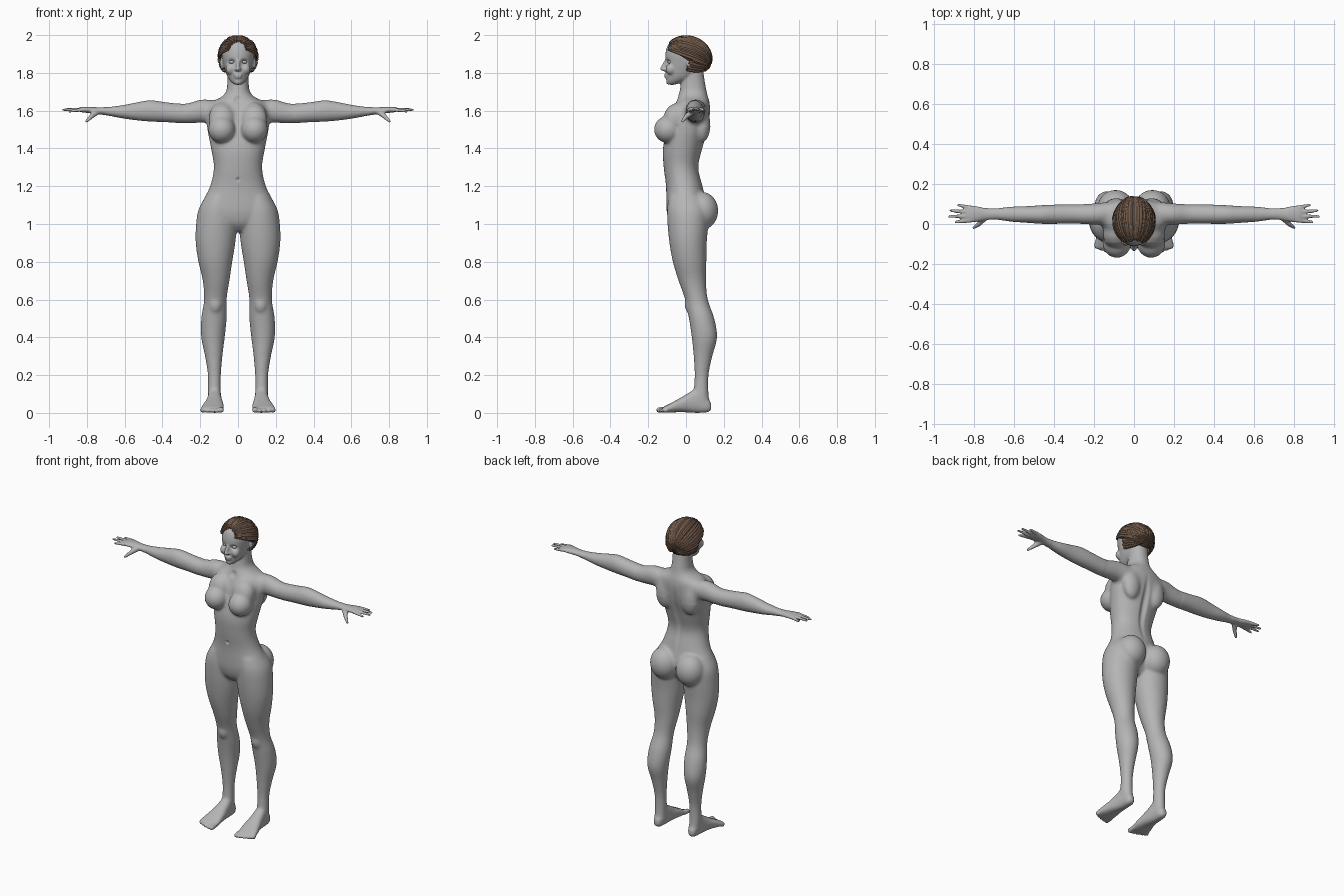
import bpy, bmesh, math, random
from mathutils import Vector, Matrix

random.seed(4)
cube = bpy.data.objects.get("Cube")
if cube:
    bpy.data.objects.remove(cube)


def material(name, colour):
    mat = bpy.data.materials.new(name)
    mat.use_nodes = True
    mat.diffuse_color = (*colour, 1)
    mat.node_tree.nodes["Principled BSDF"].inputs["Base Color"].default_value = (*colour, 1)
    return mat


skin = material("grey skin", (0.46, 0.46, 0.46))
brown = material("brown hair", (0.17, 0.105, 0.07))
dark = material("dark hair roots", (0.06, 0.035, 0.022))


def add_object(name, data, mat):
    obj = bpy.data.objects.new(name, data)
    bpy.context.collection.objects.link(obj)
    data.materials.append(mat)
    return obj


def smooth_stations(rows, steps=5):
    """Catmull-Rom interpolation through the given stations."""
    rows = [Vector(r) for r in rows]
    out = []
    for i in range(len(rows) - 1):
        a, b, c, d = rows[max(i - 1, 0)], rows[i], rows[i + 1], rows[min(i + 2, len(rows) - 1)]
        for s in range(steps):
            t = s / steps
            out.append(b + (c - a) * t / 2 + (a - b * 2.5 + c * 2 - d / 2) * t * t
                       + ((b - c) * 1.5 + (d - a) / 2) * t ** 3)
    return out + [rows[-1]]


def loft(bm, axis, rows, power=1.0, sides=40):
    """Rows are: position on axis, then low and high limits on the other two axes."""
    others = [k for k in range(3) if k != axis]
    rings = []
    for t, a0, a1, b0, b1 in smooth_stations(rows):
        ring = []
        for k in range(sides):
            ang = math.tau * k / sides
            p = [0, 0, 0]
            p[axis] = t
            for ax, lo, hi, w in zip(others, (a0, b0), (a1, b1), (math.cos(ang), math.sin(ang))):
                p[ax] = (lo + hi) / 2 + (hi - lo) / 2 * math.copysign(abs(w) ** power, w)
            ring.append(bm.verts.new(p))
        rings.append(ring)
    faces = [bm.faces.new(rings[0]), bm.faces.new(rings[-1])]
    for r, q in zip(rings, rings[1:]):
        for k in range(sides):
            n = (k + 1) % sides
            faces.append(bm.faces.new((r[k], r[n], q[n], q[k])))
    bmesh.ops.recalc_face_normals(bm, faces=faces)


def ball(bm, centre, radii, tilt=0):
    mat = Matrix.Translation(centre) @ Matrix.Rotation(tilt, 4, 'X') @ Matrix.Diagonal((*radii, 1))
    bmesh.ops.create_uvsphere(bm, u_segments=32, v_segments=20, radius=1, matrix=mat)


def finger(bm, start, end, r0, r1):
    """Tapered capsule between two points."""
    start, end = Vector(start), Vector(end)
    line = end - start
    mat = Matrix.Translation((start + end) / 2) @ line.to_track_quat('Z', 'Y').to_matrix().to_4x4()
    bmesh.ops.create_cone(bm, cap_ends=True, segments=16, radius1=r0, radius2=r1,
                          depth=line.length, matrix=mat)
    ball(bm, start, (r0,) * 3)
    ball(bm, end, (r1,) * 3)


bm = bmesh.new()

# Left leg
loft(bm, 2, [
    (.04, .09, .155, .04, .13), (.1, .09, .16, .04, .12), (.2, .09, .16, .045, .12),
    (.3, .082, .175, .04, .14), (.4, .07, .195, .03, .165), (.5, .06, .195, .015, .15),
    (.6, .06, .18, -.005, .116), (.7, .045, .187, -.04, .106), (.8, .03, .21, -.07, .108),
    (.9, .014, .224, -.088, .11), (1, .006, .222, -.098, .118), (1.08, .01, .208, -.1, .12),
    (1.15, .02, .17, -.09, .09)])
ball(bm, (.12, .022, .575), (.035, .03, .05))

# Left foot and toes
loft(bm, 1, [
    (.133, .11, .14, .015, .05), (.11, .095, .152, .003, .085), (.06, .088, .16, 0, .13),
    (.02, .084, .166, .002, .11), (-.03, .078, .178, .004, .08), (-.08, .075, .193, .002, .052),
    (-.115, .08, .198, .002, .034), (-.125, .088, .19, .006, .026)], .8)
for i in range(5):
    x = .09 + .0245 * i
    r = .015 if i == 0 else .0115
    finger(bm, (x, -.1, .02), (x, -.143 + .0022 * i * i, r), r, r)

# Left arm and palm
loft(bm, 0, [
    (.08, .01, .11, 1.56, 1.64), (.14, 0, .11, 1.54, 1.658), (.2, -.005, .104, 1.535, 1.66),
    (.28, 0, .1, 1.532, 1.638), (.38, 0, .098, 1.538, 1.645), (.46, 0, .095, 1.541, 1.656),
    (.53, .005, .09, 1.547, 1.646), (.61, .01, .088, 1.558, 1.63), (.69, .02, .08, 1.573, 1.62),
    (.74, .02, .08, 1.582, 1.618), (.79, .01, .09, 1.587, 1.621), (.83, .008, .094, 1.592, 1.619),
    (.845, .02, .085, 1.597, 1.613)])

# Left fingers and thumb
for y0, x1, y1, z1 in ((.018, .893, .01, 1.597), (.039, .925, .038, 1.604),
                       (.06, .917, .067, 1.606), (.081, .88, .095, 1.603)):
    finger(bm, (.815, y0, 1.606), (x1, y1, z1), .0115, .0075)
finger(bm, (.745, .035, 1.596), (.775, .002, 1.57), .018, .013)
finger(bm, (.775, .002, 1.57), (.803, -.02, 1.543), .013, .008)

# Left chest, hip, shoulder blade and ear volumes
ball(bm, (.086, -.095, 1.5), (.072, .075, .072))
ball(bm, (.085, -.06, 1.56), (.072, .06, .085), -.3)
ball(bm, (.092, .085, 1.07), (.09, .086, .1))
ball(bm, (.09, .085, 1.53), (.06, .045, .1))
ball(bm, (.086, .025, 1.85), (.01, .024, .034), -.2)
ball(bm, (.04, -.08, 1.82), (.026, .028, .03))

# Copy the left side to the right
half = bmesh.ops.duplicate(bm, geom=bm.verts[:] + bm.edges[:] + bm.faces[:])["geom"]
for e in half:
    if isinstance(e, bmesh.types.BMVert):
        e.co.x *= -1
bmesh.ops.reverse_faces(bm, faces=[e for e in half if isinstance(e, bmesh.types.BMFace)])

# Torso and neck
torso = [(.96, .05, -.05, .05), (1, .12, -.085, .08), (1.05, .18, -.1, .1), (1.1, .195, -.104, .11),
         (1.2, .148, -.106, .088), (1.3, .128, -.118, .066), (1.4, .143, -.122, .088),
         (1.5, .162, -.1, .116), (1.59, .17, -.075, .128), (1.64, .15, -.055, .126),
         (1.67, .092, -.045, .118), (1.7, .064, -.035, .11), (1.75, .056, -.026, .1),
         (1.82, .055, -.015, .09)]
loft(bm, 2, [(z, -w, w, f, b) for z, w, f, b in torso], .93)

# Head
head = [(1.737, .016, -.092, -.06), (1.75, .034, -.101, -.02), (1.775, .053, -.104, .04),
        (1.81, .067, -.106, .085), (1.85, .078, -.107, .105), (1.9, .086, -.109, .115),
        (1.95, .078, -.095, .105), (1.98, .05, -.06, .07)]
loft(bm, 2, [(z, -w, w, f, b) for z, w, f, b in head], .93)

# Nose, lips and chin
finger(bm, (0, -.104, 1.868), (0, -.126, 1.822), .008, .011)
ball(bm, (0, -.116, 1.818), (.018, .016, .01))
ball(bm, (0, -.104, 1.79), (.025, .013, .007))
ball(bm, (0, -.102, 1.777), (.021, .013, .007))
ball(bm, (0, -.092, 1.752), (.02, .014, .014))

# Fuse everything into one skin
mesh = bpy.data.meshes.new("body")
bm.to_mesh(mesh)
bm.free()
body = add_object("body", mesh, skin)
remesh = body.modifiers.new("fuse", 'REMESH')
remesh.mode = 'VOXEL'
remesh.voxel_size = .0056
fused = bpy.data.meshes.new_from_object(body.evaluated_get(bpy.context.evaluated_depsgraph_get()))
body.modifiers.clear()
body.data = fused

bm = bmesh.new()
bm.from_mesh(fused)


def relax(rule, times):
    verts = [v for v in bm.verts if rule(v.co)]
    for _ in range(times):
        bmesh.ops.smooth_vert(bm, verts=verts, factor=.5, use_axis_x=True, use_axis_y=True, use_axis_z=True)


def press(centre, radii, push):
    """Soft dent with an ellipsoidal falloff, on both sides."""
    for v in bm.verts:
        d = [(abs(v.co.x) - centre[0]) / radii[0], (v.co.y - centre[1]) / radii[1],
             (v.co.z - centre[2]) / radii[2]]
        s = sum(k * k for k in d)
        if s < 1:
            v.co += Vector((0, push, 0)) * (1 - s) ** 2


relax(lambda c: True, 3)
relax(lambda c: .06 < c.z < 1.72 and abs(c.x) < .7, 14)
relax(lambda c: 1.52 < c.z < 1.7 and abs(c.x) < .3 and c.y > -.09, 25)
press((.034, -.105, 1.858), (.027, .05, .02), .016)   # eye sockets
press((0, -.12, 1.235), (.012, .04, .016), .012)      # navel
press((0, .1, 1.4), (.03, .08, .26), -.014)           # spine furrow
press((0, -.05, 1.655), (.03, .04, .03), .008)        # throat hollow
bm.to_mesh(fused)
bm.free()
for p in fused.polygons:
    p.use_smooth = True

# Eyes
bm = bmesh.new()
for side in (-1, 1):
    ball(bm, (side * .033, -.083, 1.858), (.016, .014, .01))
mesh = bpy.data.meshes.new("eyes")
bm.to_mesh(mesh)
bm.free()
add_object("eyes", mesh, skin)
for p in mesh.polygons:
    p.use_smooth = True

# Hair cap, trimmed along the hairline
place = Matrix.Translation((0, .012, 1.885)) @ Matrix.Rotation(-.35, 4, 'X')
size = Vector((.1, .123, .104))
bm = bmesh.new()
bmesh.ops.create_uvsphere(bm, u_segments=32, v_segments=20, radius=1, matrix=place @ Matrix.Diagonal((*size, 1)))
bmesh.ops.bisect_plane(bm, geom=bm.verts[:] + bm.edges[:] + bm.faces[:], plane_co=(0, 0, 1.872),
                       plane_no=(0, .55, .83), clear_inner=True)
mesh = bpy.data.meshes.new("hair_cap")
bm.to_mesh(mesh)
bm.free()
add_object("hair_cap", mesh, dark)

# Swept-back hair strands
curve = bpy.data.curves.new("hair_strands", 'CURVE')
curve.dimensions = '3D'
curve.bevel_depth = .0065
curve.bevel_resolution = 1
curve.use_fill_caps = True
for deg in range(-40, 221, 4):
    phi = math.radians(deg + random.uniform(-1, 1))
    low = deg < 0 or deg > 180
    first, last = (100 if low else 26) + random.uniform(-5, 5), 166 + random.uniform(-8, 8)
    lift = random.uniform(1, 1.045)
    spline = curve.splines.new('POLY')
    spline.points.add(13)
    for k, pt in enumerate(spline.points):
        t = math.radians(first + (last - first) * k / 13)
        p = Vector((math.sin(t) * math.cos(phi), -math.cos(t), math.sin(t) * math.sin(phi)))
        pt.co = (*(place @ (p * size * lift)), 1)
        pt.radius = .3 + .85 * math.sin(t)
add_object("hair_strands", curve, brown)
